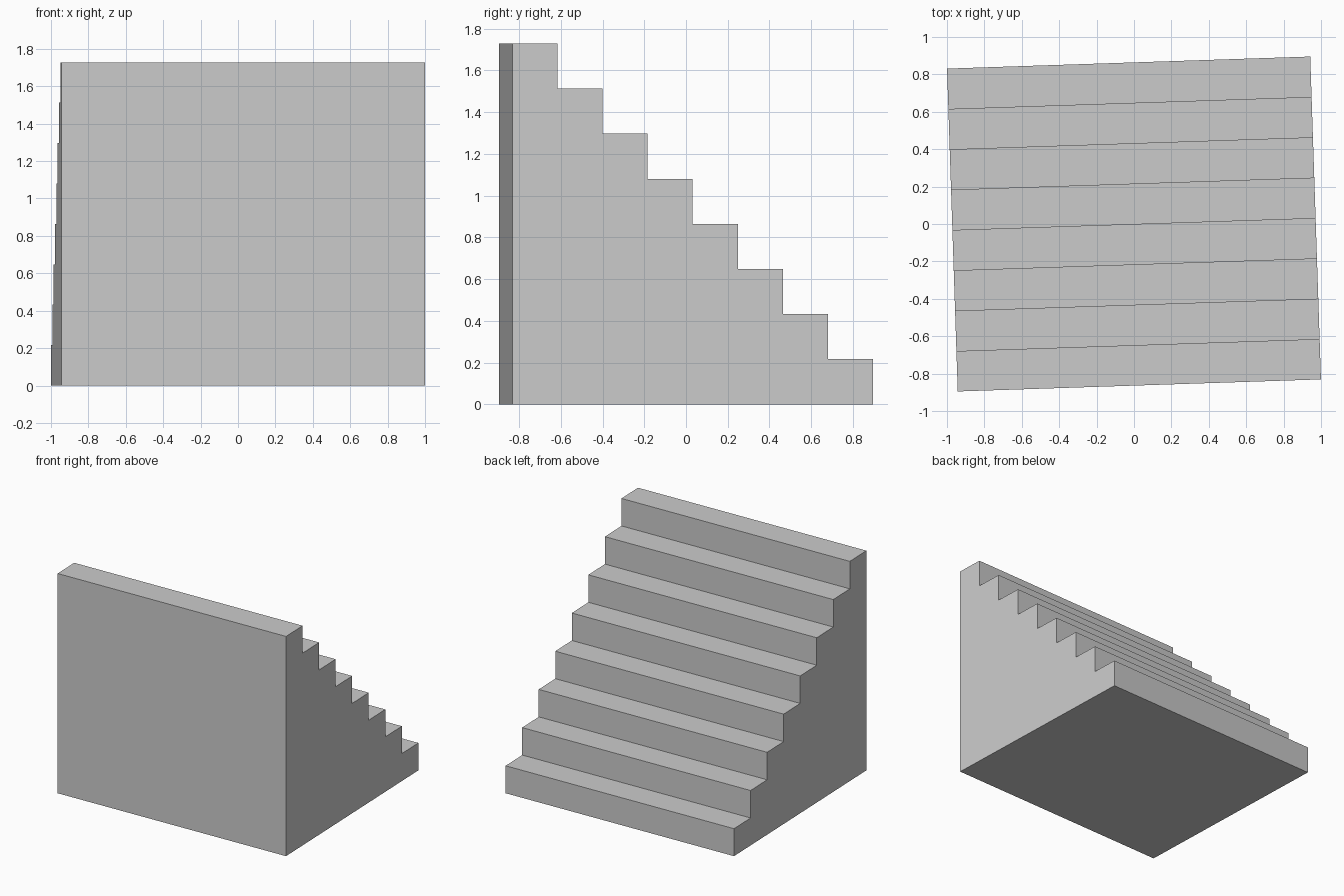
import bpy, bmesh
from math import radians

if "Cube" in bpy.data.objects:
    bpy.data.objects.remove(bpy.data.objects["Cube"])

STEPS = 8
WIDTH, DEPTH, HEIGHT = 1.943, 1.727, 1.728
run, rise = DEPTH / STEPS, HEIGHT / STEPS

# Side profile (y, z): tall wall at the front, steps descending to the back
profile = [(-DEPTH / 2, 0.0)]
for i in range(STEPS):
    z = HEIGHT - i * rise
    profile += [(-DEPTH / 2 + i * run, z), (-DEPTH / 2 + (i + 1) * run, z)]
profile.append((DEPTH / 2, 0.0))

# Extrude the profile across the width
bm = bmesh.new()
side = bm.faces.new([bm.verts.new((-WIDTH / 2, y, z)) for y, z in profile])
extruded = bmesh.ops.extrude_face_region(bm, geom=[side], use_keep_orig=True)
moved = [v for v in extruded["geom"] if isinstance(v, bmesh.types.BMVert)]
bmesh.ops.translate(bm, verts=moved, vec=(WIDTH, 0, 0))
bmesh.ops.recalc_face_normals(bm, faces=bm.faces)

mesh = bpy.data.meshes.new("staircase")
bm.to_mesh(mesh)
bm.free()

# Staircase block, turned slightly about z
staircase = bpy.data.objects.new("staircase", mesh)
staircase.rotation_euler.z = radians(1.9)
bpy.context.collection.objects.link(staircase)
